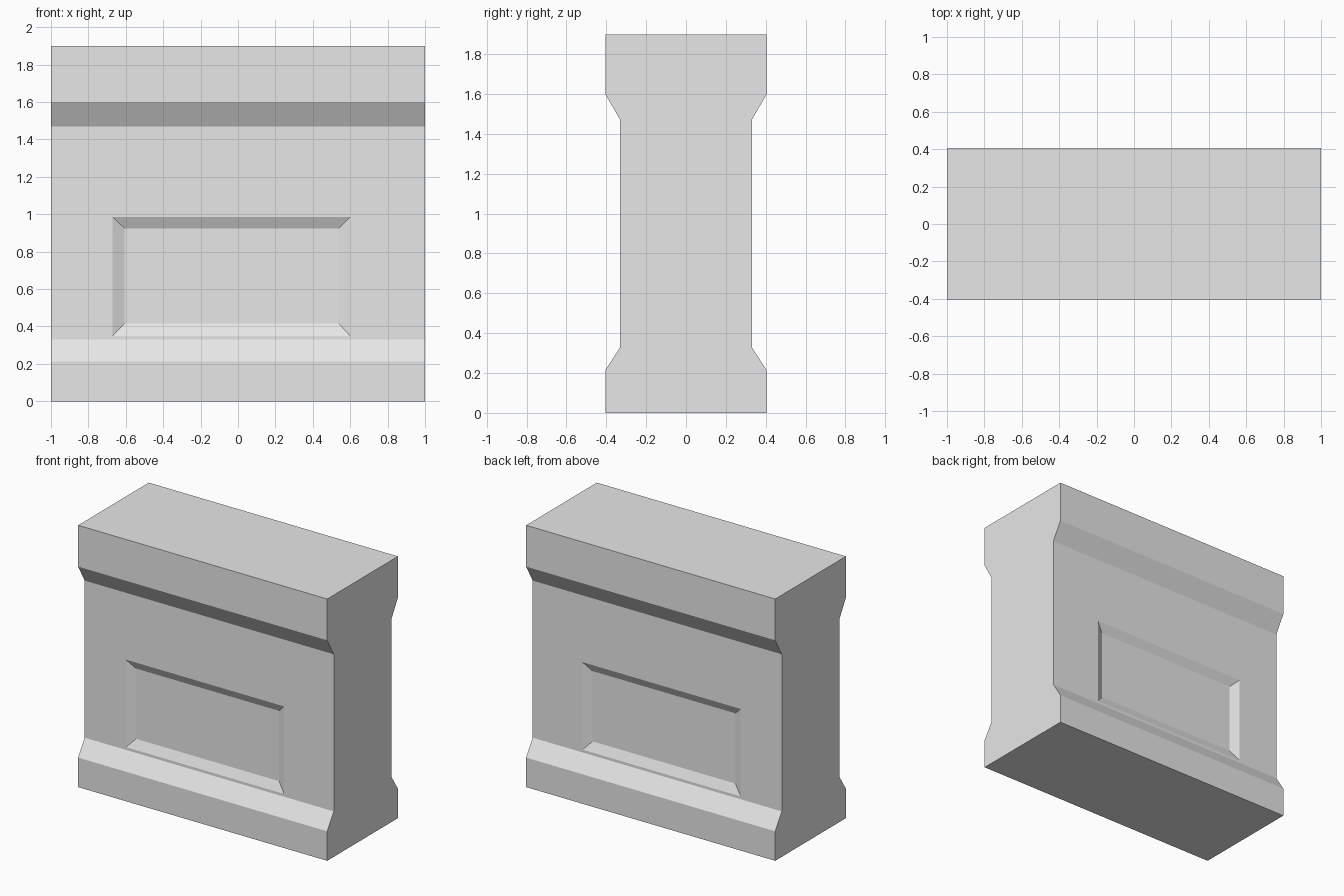
import bpy
import bmesh

if "Cube" in bpy.data.objects:
    bpy.data.objects.remove(bpy.data.objects["Cube"])

stone = bpy.data.materials.new("light grey stone")
stone.diffuse_color = (0.8, 0.8, 0.8, 1.0)
stone.use_nodes = True
stone.node_tree.nodes["Principled BSDF"].inputs["Base Color"].default_value = stone.diffuse_color

# Half of the side profile (y, z), bottom to top; mirrored for the other side
HALF = [(0.405, 0.0), (0.405, 0.214), (0.33, 0.33),
        (0.33, 1.47), (0.405, 1.60), (0.405, 1.90)]
WALL = 0.33
DEPTH = 0.03   # panel recess depth


def ring(bm, x0, x1, z0, z1, y):
    """Four corner vertices of an upright rectangle at depth y."""
    return [bm.verts.new(c) for c in
            ((x0, y, z0), (x1, y, z0), (x1, y, z1), (x0, y, z1))]


bm = bmesh.new()

# Wall block: base, waist and cap extruded along x
profile = [(-y, z) for y, z in HALF] + [(y, z) for y, z in reversed(HALF)]
left = [bm.verts.new((-1, y, z)) for y, z in profile]
right = [bm.verts.new((1, y, z)) for y, z in profile]
bm.faces.new(left)
bm.faces.new(right)
n = len(profile)
for i in range(n):
    j = (i + 1) % n
    # The two tall waist faces are replaced by recessed panels
    if abs(profile[i][1] - profile[j][1]) < 1.0:
        bm.faces.new((left[i], left[j], right[j], right[i]))

# Recessed panel with sloped borders on front and back
for s in (-1, 1):
    rings = [ring(bm, -1, 1, 0.33, 1.47, s * WALL),
             ring(bm, -0.67, 0.60, 0.35, 0.985, s * WALL),
             ring(bm, -0.607, 0.54, 0.415, 0.925, s * (WALL - DEPTH))]
    for a, b in zip(rings, rings[1:]):
        for i in range(4):
            j = (i + 1) % 4
            bm.faces.new((a[i], a[j], b[j], b[i]))
    bm.faces.new(rings[-1])

bmesh.ops.remove_doubles(bm, verts=bm.verts, dist=0.0005)
bmesh.ops.recalc_face_normals(bm, faces=bm.faces)

mesh = bpy.data.meshes.new("wall_block")
bm.to_mesh(mesh)
bm.free()
mesh.materials.append(stone)
bpy.context.collection.objects.link(bpy.data.objects.new("wall_block", mesh))
